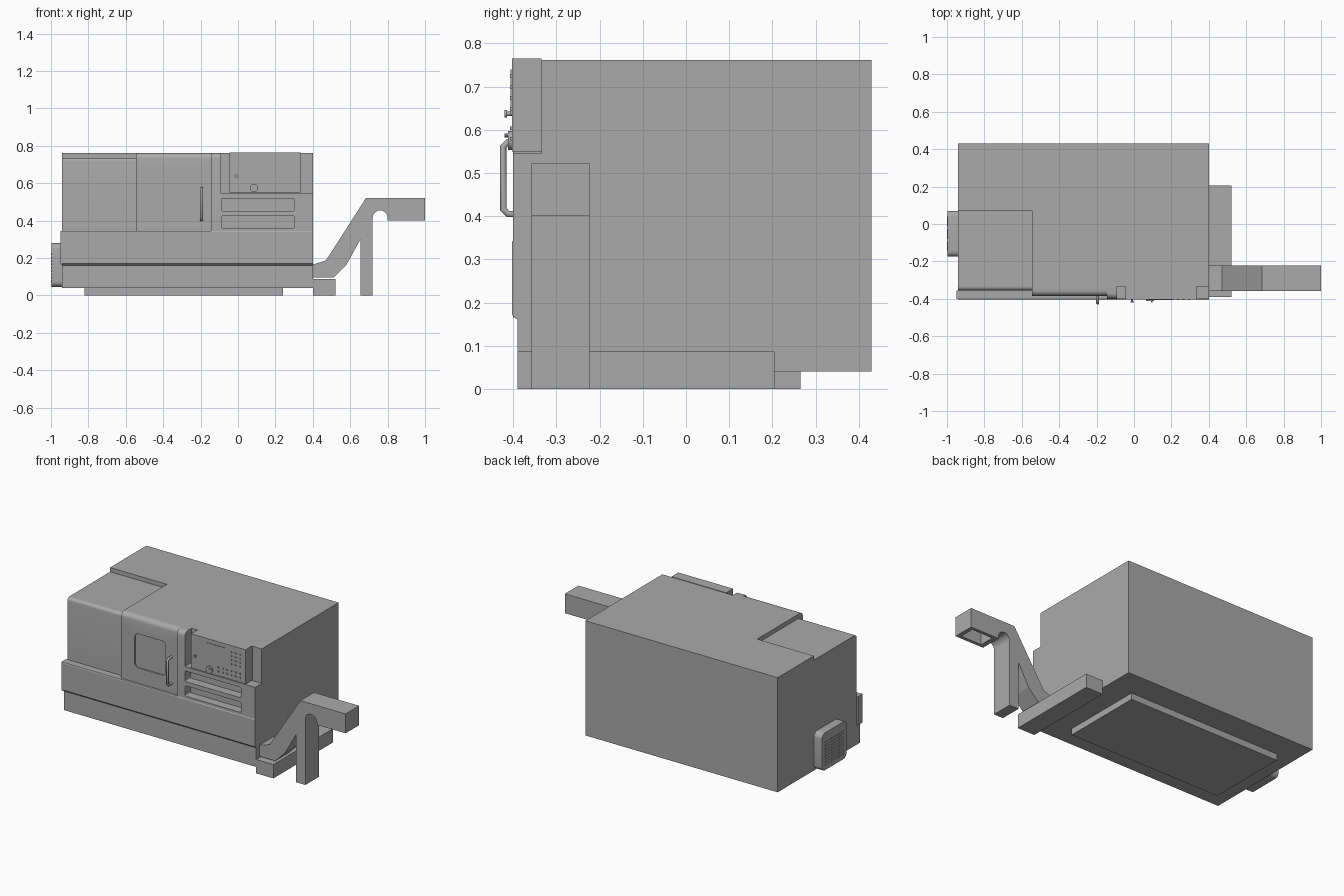
import bpy, bmesh
from math import sin, cos, pi, radians
from mathutils import Vector

cube = bpy.data.objects.get("Cube")
if cube:
    bpy.data.objects.remove(cube, do_unlink=True)

GREY = bpy.data.materials.new("machine grey")
GREY.use_nodes = True
GREY.diffuse_color = (0.4, 0.4, 0.4, 1)
GREY.node_tree.nodes["Principled BSDF"].inputs["Base Color"].default_value = (0.4, 0.4, 0.4, 1)


def prism(name, points, axis, lo, hi):
    """Extrude a 2D outline along an axis; outline is in the other two axes, in order."""
    def place(p, d):
        c = list(p)
        c.insert("xyz".index(axis), d)
        return Vector(c)
    bm = bmesh.new()
    face = bm.faces.new([bm.verts.new(place(p, lo)) for p in points])
    out = bmesh.ops.extrude_face_region(bm, geom=[face])
    shift = place((0, 0), hi - lo)
    bmesh.ops.translate(bm, verts=[v for v in out["geom"] if isinstance(v, bmesh.types.BMVert)], vec=shift)
    bmesh.ops.recalc_face_normals(bm, faces=bm.faces)
    mesh = bpy.data.meshes.new(name)
    bm.to_mesh(mesh)
    bm.free()
    mesh.materials.append(GREY)
    ob = bpy.data.objects.new(name, mesh)
    bpy.context.collection.objects.link(ob)
    return ob


def activate(ob):
    bpy.ops.object.select_all(action="DESELECT")
    ob.select_set(True)
    bpy.context.view_layer.objects.active = ob


def smooth(ob):
    activate(ob)
    bpy.ops.object.shade_smooth_by_angle(angle=radians(35))
    return ob


def box(name, x, y, z):
    return prism(name, [(x[0], y[0]), (x[1], y[0]), (x[1], y[1]), (x[0], y[1])], "z", *z)


def arc(cx, cy, r, a0, a1, n=6):
    return [(cx + r * cos(radians(a0 + (a1 - a0) * i / n)),
             cy + r * sin(radians(a0 + (a1 - a0) * i / n))) for i in range(n + 1)]


def rounded(u, v, r):
    """Rectangle outline with rounded corners."""
    return (arc(u[1] - r, v[1] - r, r, 0, 90) + arc(u[0] + r, v[1] - r, r, 90, 180)
            + arc(u[0] + r, v[0] + r, r, 180, 270) + arc(u[1] - r, v[0] + r, r, 270, 360))


def round_top(name, x, y, z, r):
    """Box whose top front edge is rounded."""
    pts = [(y[1], z[0]), (y[1], z[1])] + arc(y[0] + r, z[1] - r, r, 90, 180) + [(y[0], z[0])]
    return smooth(prism(name, pts, "x", *x))


def cut(ob, cutter):
    mod = ob.modifiers.new("cut", "BOOLEAN")
    mod.operation, mod.solver, mod.object = "DIFFERENCE", "EXACT", cutter
    activate(ob)
    bpy.ops.object.modifier_apply(modifier=mod.name)
    bpy.data.objects.remove(cutter, do_unlink=True)


def disc(name, x, z, r, y, n=20):
    return smooth(prism(name, arc(x, z, r, 0, 360 - 360 / n, n - 1), "y", *y))


# Main housing with the lowered roof over the left cover
housing = box("housing", (-0.94, 0.40), (-0.335, 0.43), (0.04, 0.762))
cut(housing, box("roof_cutter", (-1.0, -0.545), (-0.5, 0.07), (0.735, 0.9)))
box("floor_plinth", (-0.82, 0.24), (-0.255, 0.265), (0, 0.04))
box("lower_front", (-0.94, 0.40), (-0.39, -0.335), (0.04, 0.16))

# Front skirt with chamfered bottom edge, and its left lip
skirt = [(-0.335, 0.16), (-0.335, 0.345), (-0.40, 0.345), (-0.403, 0.34), (-0.403, 0.172), (-0.396, 0.165), (-0.39, 0.16)]
prism("front_skirt", skirt, "x", -0.94, 0.40)
box("skirt_lip", (-0.95, -0.94), (-0.40, -0.355), (0.165, 0.345))

# Left cover, sliding door and post
round_top("left_cover", (-0.94, -0.545), (-0.355, -0.335), (0.345, 0.735), 0.02)
door = round_top("door", (-0.545, -0.145), (-0.385, -0.335), (0.345, 0.762), 0.03)
cut(door, prism("window_cutter", rounded((-0.45, -0.235), (0.44, 0.655), 0.025), "y", -0.5, -0.377))
round_top("door_post", (-0.145, -0.09), (-0.40, -0.335), (0.345, 0.762), 0.03)

# Door handle: a bent bar
handle_path = [(-0.38, 0.405), (-0.412, 0.405), (-0.423, 0.416), (-0.423, 0.561), (-0.412, 0.572), (-0.38, 0.572)]
curve = bpy.data.curves.new("door_handle", "CURVE")
curve.dimensions = "3D"
curve.bevel_depth = 0.008
curve.bevel_resolution = 3
curve.use_fill_caps = True
spline = curve.splines.new("POLY")
spline.points.add(len(handle_path) - 1)
for point, (y, z) in zip(spline.points, handle_path):
    point.co = (-0.195, y, z, 1)
curve.materials.append(GREY)
bpy.context.collection.objects.link(bpy.data.objects.new("door_handle", curve))

# Front below the control panel with two open slots
fascia = box("front_fascia", (-0.09, 0.40), (-0.40, -0.335), (0.345, 0.545))
for z in ((0.452, 0.518), (0.36, 0.425)):
    cut(fascia, prism("slot_cutter", rounded((-0.088, 0.30), z, 0.006), "y", -0.5, -0.345))

# Control panel, screen, dials and keys
box("control_panel", (-0.045, 0.335), (-0.403, -0.335), (0.55, 0.765))
box("panel_screen", (0.07, 0.20), (-0.406, -0.403), (0.635, 0.74))
disc("hand_wheel", 0.085, 0.575, 0.022, (-0.412, -0.403))
disc("wheel_grip", 0.095, 0.587, 0.005, (-0.42, -0.412), 10)
disc("stop_stem", -0.01, 0.637, 0.005, (-0.414, -0.403), 12)
disc("stop_button", -0.01, 0.637, 0.009, (-0.42, -0.414), 16)
for row in range(2):
    for col in range(6):
        x, z = 0.14 + col * 0.03, 0.575 + row * 0.025
        box("panel_key", (x, x + 0.01), (-0.407, -0.403), (z, z + 0.008))
for row in range(4):
    for col in range(3):
        x, z = 0.23 + col * 0.03, 0.645 + row * 0.025
        box("keypad_key", (x, x + 0.01), (-0.407, -0.403), (z, z + 0.008))

# Vent box on the side with rows of small slats
smooth(prism("vent_box", rounded((-0.175, 0.07), (0.045, 0.28), 0.03), "x", -0.996, -0.94))
for col in range(3):
    for row in range(9):
        y, z = -0.145 + col * 0.066, 0.072 + row * 0.018
        box("vent_slat", (-1.0, -0.996), (y, y + 0.052), (z, z + 0.008))

# Coolant tray and chip conveyor
box("coolant_tray", (0.40, 0.52), (-0.39, 0.205), (0, 0.087))
outline = [(0.40, 0.165), (0.47, 0.187), (0.685, 0.522), (1.0, 0.522), (1.0, 0.40), (0.80, 0.40)]
outline += arc(0.76, 0.415, 0.04, 0, 180, 10)
outline += [(0.72, 0), (0.655, 0), (0.655, 0.30), (0.58, 0.165), (0.51, 0.095), (0.40, 0.095)]
conveyor = prism("chip_conveyor", outline, "y", -0.358, -0.223)
cut(conveyor, box("chute_cutter", (0.83, 0.975), (-0.338, -0.243), (0.3, 0.505)))
